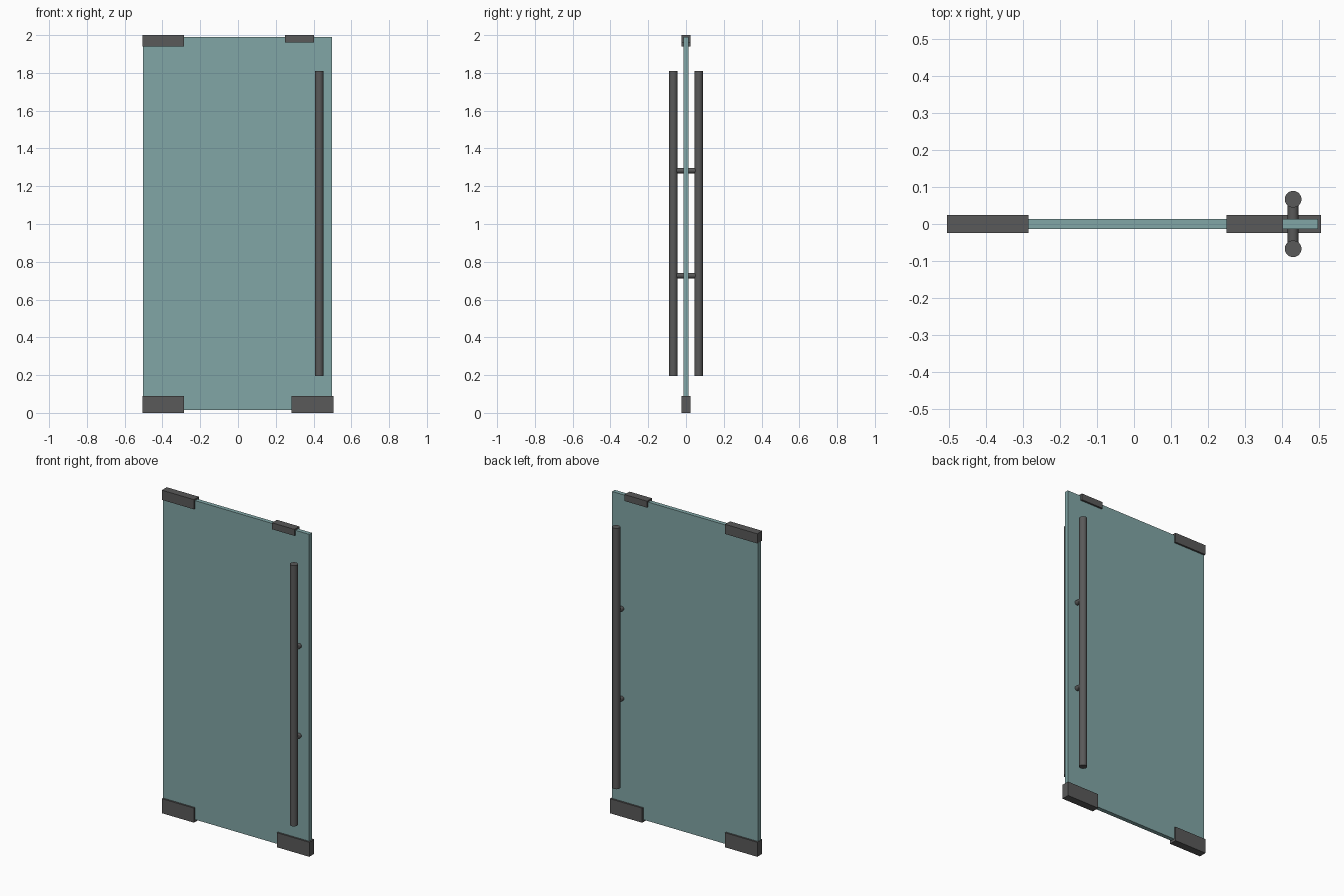
import bpy
import math
from mathutils import Vector

if "Cube" in bpy.data.objects:
    bpy.data.objects.remove(bpy.data.objects["Cube"])


def material(name, color):
    m = bpy.data.materials.new(name)
    m.diffuse_color = color
    m.use_nodes = True
    m.node_tree.nodes["Principled BSDF"].inputs["Base Color"].default_value = m.diffuse_color
    return m


glass_mat = material("tinted_glass", (0.22, 0.38, 0.38, 0.6))
metal_mat = material("dark_metal", (0.1, 0.1, 0.1, 1))


def box(name, lo, hi, mat):
    lo, hi = Vector(lo), Vector(hi)
    bpy.ops.mesh.primitive_cube_add(size=1, location=(lo + hi) / 2)
    o = bpy.context.object
    o.name = name
    o.scale = hi - lo
    bpy.ops.object.transform_apply(location=False, rotation=False, scale=True)
    o.data.materials.append(mat)
    return o


def rod(name, a, b, radius):
    a, b = Vector(a), Vector(b)
    d = b - a
    bpy.ops.mesh.primitive_cylinder_add(vertices=32, radius=radius, depth=d.length,
                                        location=(a + b) / 2,
                                        rotation=d.to_track_quat('Z', 'Y').to_euler())
    o = bpy.context.object
    o.name = name
    o.data.materials.append(metal_mat)
    bpy.ops.object.shade_smooth_by_angle(angle=math.radians(35))
    return o


# glass door leaf
box("glass_panel", (-0.503, -0.013, 0.015), (0.497, 0.013, 1.99), glass_mat)

# clamp fittings: name, x range, z range
for name, x0, x1, z0, z1 in (
    ("bottom_hinge_fitting", -0.505, -0.285, 0.0, 0.09),
    ("bottom_lock_fitting", 0.283, 0.505, 0.0, 0.09),
    ("top_hinge_fitting", -0.505, -0.285, 1.94, 2.0),
    ("top_lock_fitting", 0.25, 0.403, 1.96, 2.0),
):
    box(name, (x0, -0.024, z0), (x1, 0.024, z1), metal_mat)

# long pull bars on both faces
HX, HY = 0.43, 0.067
for side, s in (("front", -1), ("back", 1)):
    rod(side + "_handle", (HX, s * HY, 0.195), (HX, s * HY, 1.81), 0.0225)

# spacers through the glass joining the bars
for name, z in (("lower_handle_spacer", 0.727), ("upper_handle_spacer", 1.283)):
    rod(name, (HX, -HY, z), (HX, HY, z), 0.0145)
